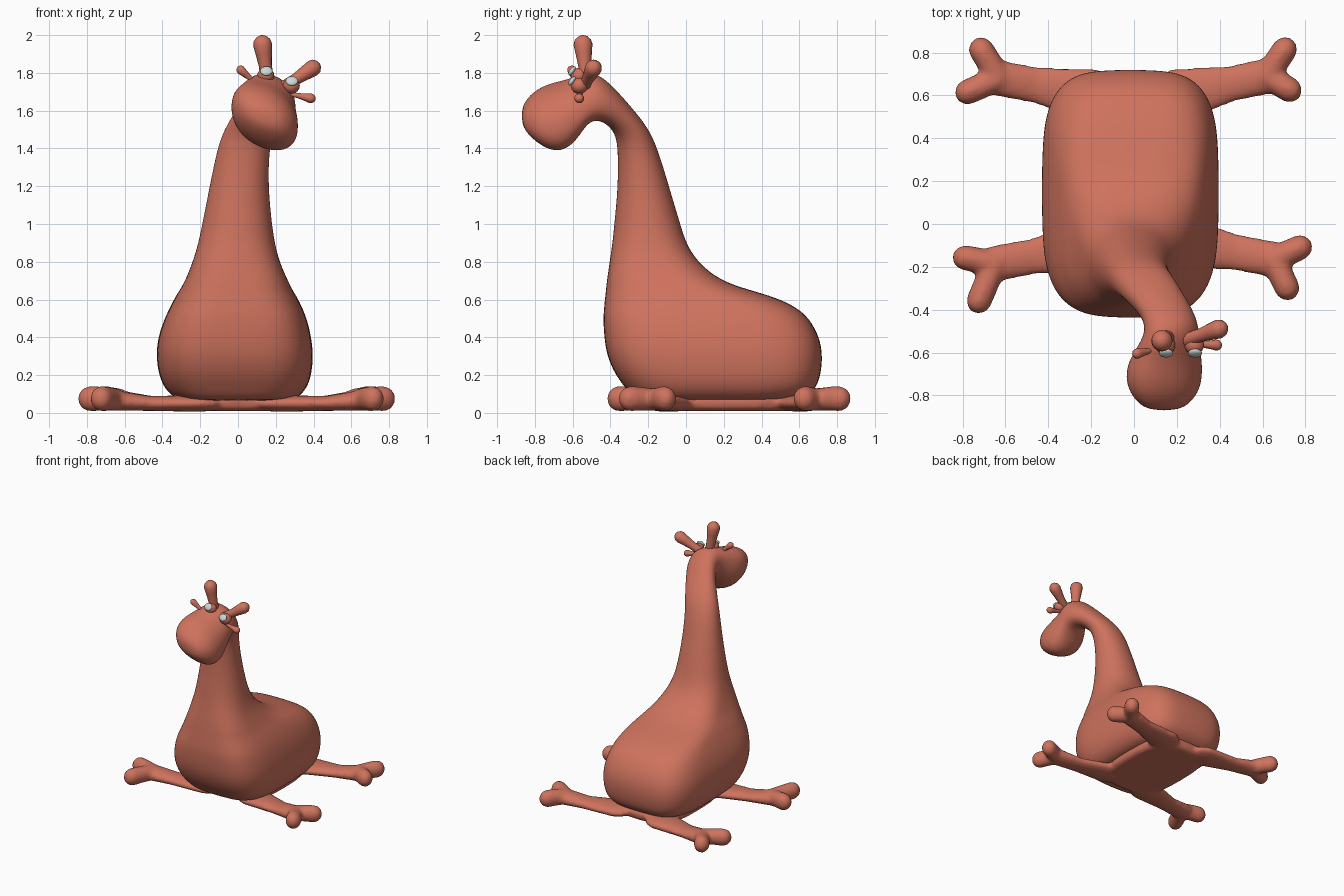
import bpy, bmesh, math
from mathutils import Vector

cube = bpy.data.objects.get("Cube")
if cube:
    bpy.data.objects.remove(cube)


def material(name, rgb):
    m = bpy.data.materials.new(name)
    m.use_nodes = True
    m.diffuse_color = (*rgb, 1)
    bsdf = next(n for n in m.node_tree.nodes if n.type == 'BSDF_PRINCIPLED')
    bsdf.inputs["Base Color"].default_value = (*rgb, 1)
    return m


clay = material("terracotta", (0.62, 0.17, 0.11))
grey = material("pale_grey", (0.6, 0.68, 0.68))


def finish(bm, name, mat):
    """Turn a bmesh into a smooth shaded object."""
    bmesh.ops.recalc_face_normals(bm, faces=bm.faces)
    me = bpy.data.meshes.new(name)
    bm.to_mesh(me)
    bm.free()
    for p in me.polygons:
        p.use_smooth = True
    me.materials.append(mat)
    ob = bpy.data.objects.new(name, me)
    bpy.context.collection.objects.link(ob)
    return ob


def ring(centre, u, v, n=2.0, sides=32):
    """Superellipse ring spanned by half axes u and v."""
    pts = []
    for i in range(sides):
        a = math.tau * i / sides
        c, s = math.cos(a), math.sin(a)
        pts.append(centre + u * math.copysign(abs(c) ** (2 / n), c)
                   + v * math.copysign(abs(s) ** (2 / n), s))
    return pts


def loft(bm, rings):
    """Skin a list of rings and cap both ends."""
    loops = [[bm.verts.new(p) for p in r] for r in rings]
    for a, b in zip(loops, loops[1:]):
        for i in range(len(a)):
            j = (i + 1) % len(a)
            bm.faces.new((a[i], a[j], b[j], b[i]))
    bm.faces.new(loops[0])
    bm.faces.new(loops[-1])


def tube(bm, stations, sides=16):
    """Round-ended tube through (x, y, z, width, height) stations."""
    pts = [Vector(s[:3]) for s in stations]
    rings = []
    last = len(pts) - 1
    for i, s in enumerate(stations):
        t = (pts[min(i + 1, last)] - pts[max(i - 1, 0)]).normalized()
        ref = Vector((0, 0, 1)) if abs(t.z) < 0.8 else Vector((0, 1, 0))
        u = t.cross(ref).normalized()
        v = u.cross(t)
        w, h = s[3], s[4]
        ends = [0]
        if i == 0:
            ends = [-80, -60, -30, 0]
        elif i == last:
            ends = [0, 30, 60, 80]
        for deg in ends:
            a = math.radians(deg)
            k = math.cos(a)
            rings.append(ring(pts[i] + t * w * math.sin(a), u * w * k, v * h * k, 2, sides))
    loft(bm, rings)


# Body and neck: height, x range, y range
BODY = [
    (0.06, -0.27, 0.25, -0.22, 0.55), (0.08, -0.34, 0.32, -0.28, 0.63),
    (0.13, -0.39, 0.365, -0.32, 0.69), (0.2, -0.42, 0.39, -0.375, 0.715),
    (0.3, -0.435, 0.4, -0.42, 0.725), (0.4, -0.425, 0.39, -0.435, 0.71),
    (0.5, -0.39, 0.365, -0.44, 0.655), (0.56, -0.36, 0.34, -0.435, 0.585),
    (0.61, -0.335, 0.315, -0.43, 0.48), (0.65, -0.31, 0.29, -0.425, 0.34),
    (0.7, -0.28, 0.265, -0.42, 0.18), (0.8, -0.24, 0.22, -0.405, 0.06),
    (0.9, -0.21, 0.195, -0.39, 0.0), (1.0, -0.19, 0.18, -0.38, -0.03),
    (1.2, -0.15, 0.16, -0.36, -0.09), (1.4, -0.11, 0.165, -0.36, -0.15),
]
# Bent neck and head: throat y z, crown y z, centre x, half width
HEAD = [
    (-0.375, 1.48, -0.2, 1.51, 0.06, 0.135), (-0.42, 1.53, -0.29, 1.62, 0.11, 0.13),
    (-0.47, 1.555, -0.38, 1.72, 0.16, 0.125), (-0.52, 1.54, -0.47, 1.8, 0.18, 0.125),
    (-0.56, 1.48, -0.56, 1.785, 0.165, 0.14), (-0.61, 1.42, -0.63, 1.755, 0.15, 0.165),
    (-0.68, 1.39, -0.7, 1.74, 0.14, 0.18), (-0.76, 1.42, -0.78, 1.71, 0.14, 0.17),
    (-0.83, 1.475, -0.84, 1.66, 0.14, 0.125), (-0.87, 1.53, -0.87, 1.61, 0.14, 0.065),
]
rings = []
for z, x0, x1, y0, y1 in BODY:
    n = 2.1 + 1.5 * min(1, max(0, (0.95 - z) / 0.45))
    rings.append(ring(Vector(((x0 + x1) / 2, (y0 + y1) / 2, z)),
                      Vector(((x1 - x0) / 2, 0, 0)), Vector((0, (y1 - y0) / 2, 0)), n))
for i, (ya, za, yb, zb, x, w) in enumerate(HEAD):
    roll = 0.3 * min(1, i / 4)
    rings.append(ring(Vector((x, (ya + yb) / 2, (za + zb) / 2)), Vector((w, 0, -roll * w)),
                      Vector((0, (yb - ya) / 2, (zb - za) / 2)), 2.2))
bm = bmesh.new()
loft(bm, rings)
body = finish(bm, "body_neck_and_head", clay)
sub = body.modifiers.new("smooth_surface", 'SUBSURF')
sub.levels = sub.render_levels = 2

# Flat base with four forked legs: root, fork, outer toe, side toe
LEGS = [
    ((-0.2, -0.1), (-0.65, -0.185), (-0.8, -0.155), (-0.73, -0.375)),
    ((0.2, -0.08), (0.65, -0.165), (0.785, -0.105), (0.72, -0.31)),
    ((-0.2, 0.6), (-0.63, 0.68), (-0.79, 0.61), (-0.72, 0.825)),
    ((0.2, 0.6), (0.62, 0.69), (0.735, 0.62), (0.71, 0.825)),
]
bm = bmesh.new()
loft(bm, [ring(Vector((-0.01, 0.24, z)), Vector((w, 0, 0)), Vector((0, w + 0.12, 0)), 3)
          for z, w in ((0.01, 0.25), (0.025, 0.28), (0.07, 0.29), (0.1, 0.27))])
for root, fork, *toes in LEGS:
    r, f = Vector(root), Vector(fork)
    mid = r.lerp(f, 0.6)
    tube(bm, [(*r, 0.05, 0.13, 0.045), (*mid, 0.05, 0.085, 0.04), (*f, 0.065, 0.085, 0.055)])
    for toe in toes:
        t = Vector(toe)
        end = f.lerp(t, 0.92)
        tube(bm, [(*f, 0.07, 0.06, 0.06), (*f.lerp(t, 0.55), 0.075, 0.06, 0.065),
                  (*end, 0.075, 0.06, 0.068)])
legs = finish(bm, "base_and_legs", clay)
rem = legs.modifiers.new("blend", 'REMESH')
rem.mode = 'VOXEL'
rem.voxel_size = 0.014
rem.use_smooth_shade = True
soft = legs.modifiers.new("soften", 'SMOOTH')
soft.factor = 0.5
soft.iterations = 8


def club(name, a, b, r0, r1):
    """Club-shaped stalk thickening from a to b."""
    a, b = Vector(a), Vector(b)
    bm = bmesh.new()
    tube(bm, [(*a.lerp(b, f), r, r) for f, r in
              ((0, r0), (0.4, r0 * 0.95), (0.75, (r0 + r1) / 2), (1, r1))])
    return finish(bm, name, clay)


# Horns and ears
club("right_horn", (0.155, -0.53, 1.76), (0.13, -0.545, 1.95), 0.036, 0.05)
club("left_horn", (0.25, -0.54, 1.73), (0.395, -0.49, 1.825), 0.033, 0.045)
club("right_ear", (0.1, -0.585, 1.74), (0.015, -0.605, 1.815), 0.014, 0.024)
club("left_ear", (0.27, -0.56, 1.69), (0.385, -0.565, 1.665), 0.014, 0.026)


def ellipsoid(name, loc, scale, tilt, mat):
    bm = bmesh.new()
    bmesh.ops.create_uvsphere(bm, u_segments=20, v_segments=12, radius=1)
    ob = finish(bm, name, mat)
    ob.location, ob.scale = loc, scale
    ob.rotation_euler.x = tilt


# Eyes on brow bumps
for side, x, z in (("right", 0.15, 1.81), ("left", 0.285, 1.757)):
    ellipsoid(side + "_brow", (x - 0.003, -0.565, z - 0.025), (0.045, 0.045, 0.042), 0, clay)
    ellipsoid(side + "_eye", (x, -0.603, z), (0.033, 0.029, 0.014), math.radians(55), grey)
